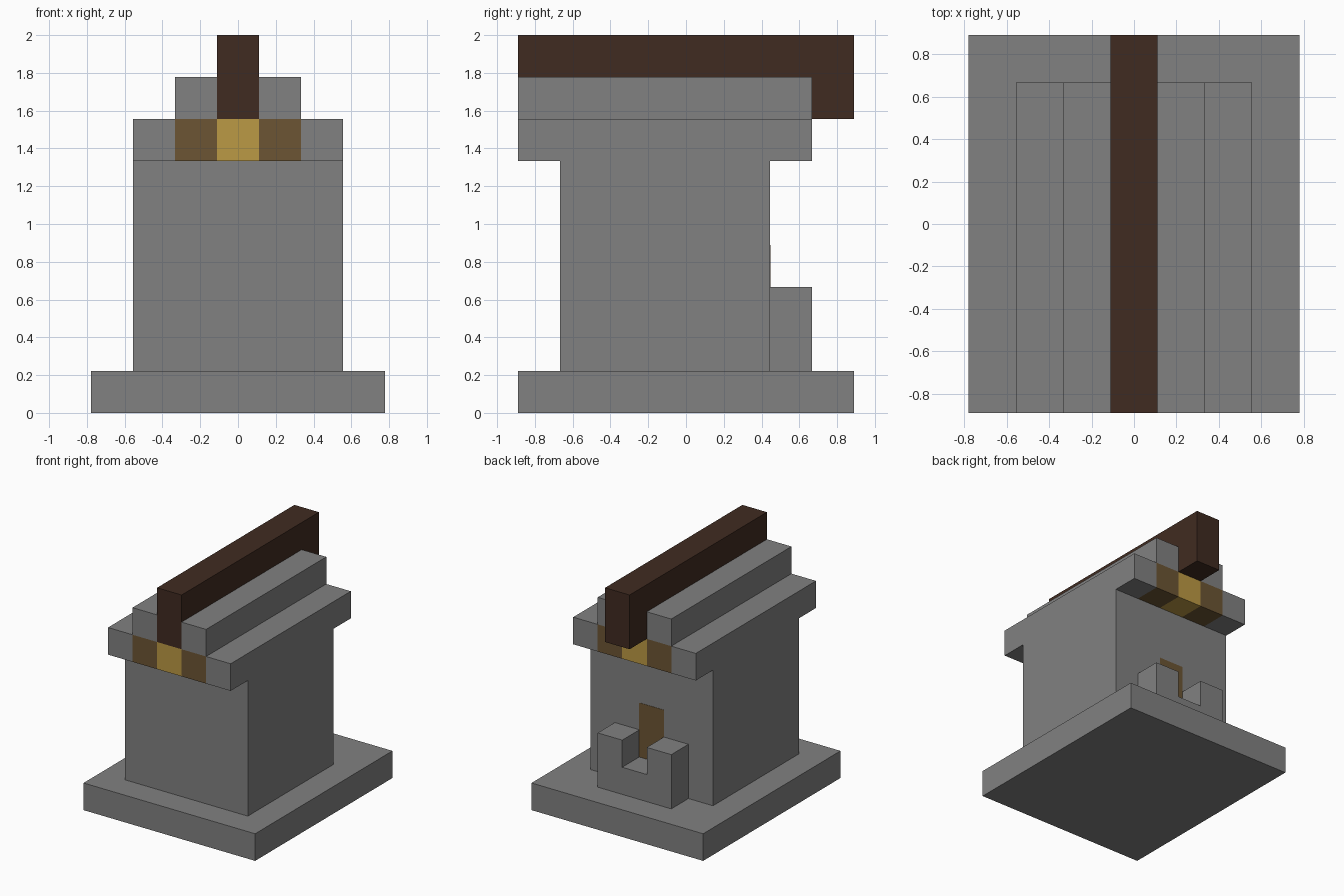
import bpy

U = 2 / 9  # size of one building block

if "Cube" in bpy.data.objects:
    bpy.data.objects.remove(bpy.data.objects["Cube"], do_unlink=True)


def material(name, rgb):
    mat = bpy.data.materials.new(name)
    mat.use_nodes = True
    color = (*rgb, 1)
    mat.diffuse_color = color
    mat.node_tree.nodes["Principled BSDF"].inputs["Base Color"].default_value = color
    return mat


stone = material("grey stone", (0.22, 0.22, 0.22))
timber = material("dark timber", (0.051, 0.024, 0.015))
wood = material("brown wood", (0.15, 0.091, 0.034))
gold = material("gold", (0.5, 0.32, 0.058))


def box(name, mat, x, y, z):
    """Box spanning the given (low, high) block ranges."""
    spans = (x, y, z)
    bpy.ops.mesh.primitive_cube_add(size=1, location=[(a + b) / 2 * U for a, b in spans])
    obj = bpy.context.object
    obj.name = name
    obj.scale = [(b - a) * U for a, b in spans]
    bpy.ops.object.transform_apply(location=False, rotation=False, scale=True)
    obj.data.materials.append(mat)
    return obj


def pair(name, mat, x, y, z):
    """The same box on both sides of the centre line."""
    box("left_" + name, mat, x, y, z)
    box("right_" + name, mat, (-x[1], -x[0]), y, z)


# Plinth and walls
box("base", stone, (-3.5, 3.5), (-4, 4), (0, 1))
box("walls", stone, (-2.5, 2.5), (-3, 2), (1, 6))

# Eaves layer, with coloured beams running front to back
roof = (-4, 3)
box("centre_beam", gold, (-0.5, 0.5), roof, (6, 7))
pair("side_beam", wood, (0.5, 1.5), roof, (6, 7))
pair("eave", stone, (1.5, 2.5), roof, (6, 7))

# Upper roof step and the ridge, which overhangs the back
pair("roof_step", stone, (0.5, 1.5), roof, (7, 8))
box("ridge", timber, (-0.5, 0.5), (-4, 4), (7, 9))

# Entrance at the back: posts, sill and door
pair("entrance_post", stone, (0.5, 1.5), (2, 3), (1, 3))
box("entrance_sill", stone, (-0.5, 0.5), (2, 3), (1, 2))
box("door", wood, (-0.5, 0.5), (1.99, 2.01), (2, 4))
